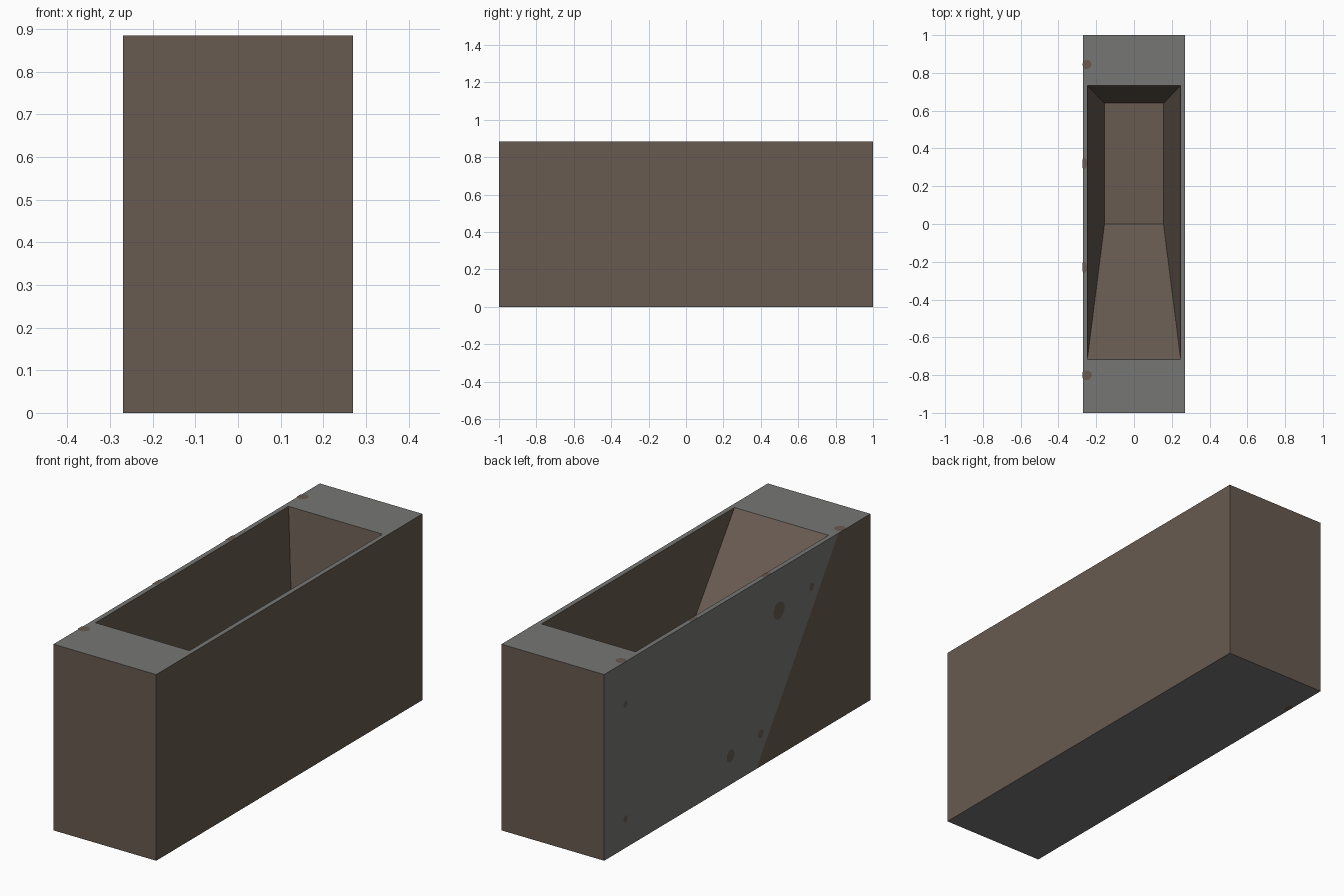
import bpy, bmesh, math
from mathutils import Vector

if "Cube" in bpy.data.objects:
    bpy.data.objects.remove(bpy.data.objects["Cube"])

W, L, H = 0.27, 1.0, 0.885      # half width, half length, height


def material(name, rgb):
    m = bpy.data.materials.new(name)
    m.diffuse_color = (*rgb, 1)
    m.use_nodes = True
    m.node_tree.nodes["Principled BSDF"].inputs["Base Color"].default_value = m.diffuse_color
    return m


earth = material("earth_brown", (0.136, 0.103, 0.081))
stone = material("stone_grey", (0.180, 0.180, 0.178))


def finish(bm, name, mats):
    me = bpy.data.meshes.new(name)
    bm.to_mesh(me)
    bm.free()
    for m in mats:
        me.materials.append(m)
    ob = bpy.data.objects.new(name, me)
    bpy.context.collection.objects.link(ob)
    return ob


# Block with a tapered pit: four rectangular loops bridged in order
def loop(bm, w, y0, y1, z):
    return [bm.verts.new(p) for p in ((-w, y0, z), (w, y0, z), (w, y1, z), (-w, y1, z))]


bm = bmesh.new()
loops = [loop(bm, W, -L, L, 0), loop(bm, W, -L, L, H),
         loop(bm, 0.247, -0.717, 0.732, H), loop(bm, 0.156, 0.0, 0.64, 0.145)]
bm.faces.new(loops[0][::-1])
bm.faces.new(loops[-1])
for a, b in zip(loops, loops[1:]):
    for i in range(4):
        j = (i + 1) % 4
        bm.faces.new((a[i], a[j], b[j], b[i]))
bm.normal_update()

# Diagonal colour boundary across the left side
left = min(bm.faces, key=lambda f: f.calc_center_median().x)
bmesh.ops.bisect_plane(bm, geom=[left, *left.edges, *left.verts],
                       plane_co=(0, -0.143, 0), plane_no=(0, H, 0.617))
bm.normal_update()

# Grey on top rim, underside and the rear part of the left side
for f in bm.faces:
    c = f.calc_center_median()
    rim = f.normal.z > 0.9 and c.z > H - 0.01
    under = f.normal.z < -0.9
    side = c.x < -W + 0.001 and c.y + 0.697 * c.z / H * 0.885 > -0.143
    f.material_index = 1 if rim or under or side else 0
finish(bm, "pit_block", [earth, stone])


# Small brown patches lying on the grey faces
def patch(name, centre, u, v, ru, rv):
    bm = bmesh.new()
    verts = []
    for k in range(10):
        a = 2 * math.pi * k / 10
        p = Vector(centre) + Vector(u) * ru * math.cos(a) + Vector(v) * rv * math.sin(a)
        p.x = max(p.x, -W - 0.002)
        verts.append(bm.verts.new(p))
    bm.faces.new(verts)
    finish(bm, name, [earth])


X, Y, Z = (1, 0, 0), (0, 1, 0), (0, 0, 1)
for y, z, r in ((-0.31, 0.69, 0.042), (-0.556, 0.709, 0.018), (0.053, 0.137, 0.03),
                (-0.173, 0.156, 0.02), (0.842, 0.685, 0.016), (0.842, 0.14, 0.016)):
    patch("side_patch", (-W - 0.002, y, z), Z, Y, r, r)
for x, y, r in ((-0.25, 0.845, 0.025), (-0.265, 0.32, 0.03),
                (-0.265, -0.23, 0.03), (-0.25, -0.80, 0.027)):
    patch("top_patch", (x, y, H + 0.002), X, Y, min(r, 0.018 if x < -0.26 else r), r)
for y in (0.79, -0.035):
    patch("under_patch", (-0.255, y, -0.001), Y, X, 0.025, 0.015)
